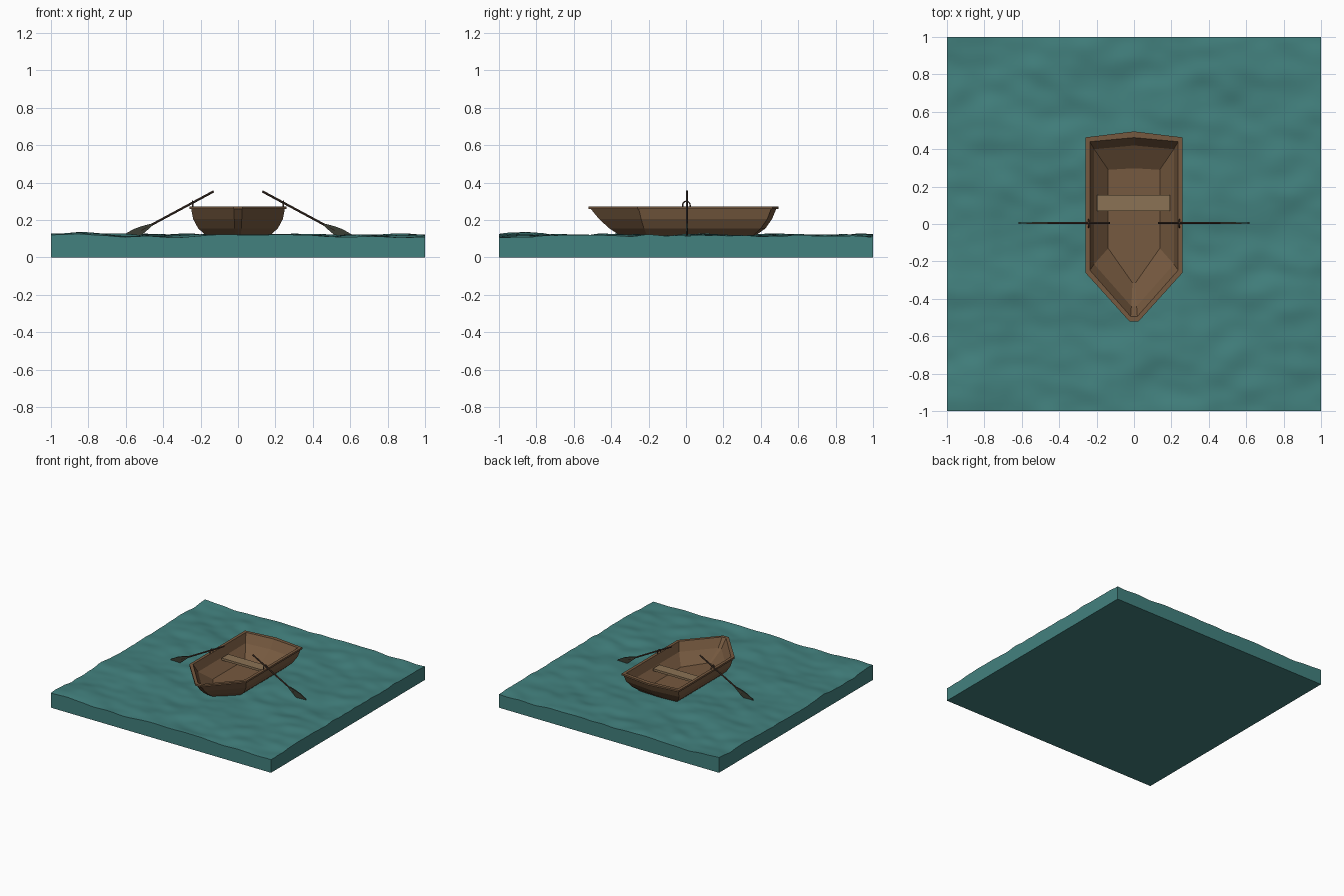
import bpy, bmesh, math
from mathutils import Vector, noise

if "Cube" in bpy.data.objects:
    bpy.data.objects.remove(bpy.data.objects["Cube"])


def mat(name, col):
    m = bpy.data.materials.new(name)
    m.diffuse_color = (*col, 1)
    m.use_nodes = True
    m.node_tree.nodes["Principled BSDF"].inputs["Base Color"].default_value = m.diffuse_color
    return m


WOOD = mat("wood", (0.18, 0.10, 0.05))
LIGHT = mat("light_wood", (0.26, 0.17, 0.09))
DARK = mat("dark_wood", (0.075, 0.045, 0.03))
BLADE = mat("wet_blade", (0.045, 0.05, 0.035))
WATER = mat("sea", (0.055, 0.22, 0.21))


def finish(name, bm, m, smooth=None):
    bmesh.ops.recalc_face_normals(bm, faces=bm.faces)
    me = bpy.data.meshes.new(name)
    bm.to_mesh(me)
    bm.free()
    ob = bpy.data.objects.new(name, me)
    bpy.context.collection.objects.link(ob)
    me.materials.append(m)
    if smooth:
        bpy.context.view_layer.objects.active = ob
        ob.select_set(True)
        bpy.ops.object.shade_smooth_by_angle(angle=math.radians(smooth))
        ob.select_set(False)
    return ob


def skin(bm, rings, caps=True):
    """Join rings of points with quads."""
    loops = [[bm.verts.new(p) for p in r] for r in rings]
    n = len(loops[0])
    for a, b in zip(loops, loops[1:]):
        for i in range(n):
            j = (i + 1) % n
            bm.faces.new((a[i], a[j], b[j], b[i]))
    if caps:
        bm.faces.new(loops[0])
        bm.faces.new(loops[-1])


# Sea slab: rippled grid, with its border dropped to z = 0
def wave(x, y):
    p = Vector((x * 3.0 + y * 0.6, y * 4.2, 1.7))
    h = 0.115 + 0.016 * noise.noise(p) + 0.009 * noise.noise(p * 2.3)
    h += 0.022 * math.exp(-((x + 0.82) ** 2 + (y + 0.8) ** 2) / 0.02)
    if abs(x) < 0.22 and -0.5 < y < 0.46:      # flattened under the hull
        h = min(h, 0.118)
    return min(max(h, 0.098), 0.146)


bm = bmesh.new()
bmesh.ops.create_grid(bm, x_segments=100, y_segments=100, size=1)
for v in bm.verts:
    v.co.z = wave(v.co.x, v.co.y)
edges = [e for e in bm.edges if e.is_boundary]
ext = bmesh.ops.extrude_edge_only(bm, edges=edges)["geom"]
for v in ext:
    if isinstance(v, bmesh.types.BMVert):
        v.co.z = 0
bmesh.ops.contextual_create(bm, geom=[e for e in ext if isinstance(e, bmesh.types.BMEdge)])
finish("sea", bm, WATER, 40)


# Hull: one boat outline, stacked up the outside and down the inside
def outline(z, w, stern, mid, shoulder, bw, bow):
    half = [(w, stern), (w, shoulder), (bw, bow)]
    pts = [(0, mid)] + half + [(-x, y) for x, y in reversed(half)]
    return [(x, y, z) for x, y in pts]


hull = [
    (0.112, 0.165, 0.355, 0.365, -0.205, 0.016, -0.345),
    (0.155, 0.213, 0.400, 0.425, -0.225, 0.018, -0.410),
    (0.205, 0.240, 0.435, 0.460, -0.240, 0.020, -0.465),
    (0.258, 0.250, 0.455, 0.482, -0.252, 0.022, -0.508),
    (0.259, 0.260, 0.463, 0.495, -0.260, 0.025, -0.520),
    (0.273, 0.260, 0.463, 0.495, -0.260, 0.025, -0.520),
    (0.273, 0.236, 0.440, 0.462, -0.247, 0.018, -0.494),
    (0.205, 0.213, 0.400, 0.420, -0.215, 0.014, -0.440),
    (0.132, 0.138, 0.290, 0.298, -0.130, 0.008, -0.315),
]
bm = bmesh.new()
skin(bm, [outline(*h) for h in hull])
finish("hull", bm, WOOD)

# Seat plank
bm = bmesh.new()
bmesh.ops.create_cube(bm, size=1)
for v in bm.verts:
    v.co = Vector((v.co.x * 0.39 - 0.003, v.co.y * 0.085 + 0.112, v.co.z * 0.018 + 0.205))
finish("seat", bm, LIGHT)


def tube(bm, pts, rad, across, n=8):
    """Round tube along a planar path whose plane normal is 'across'."""
    pts = [Vector(p) for p in pts]
    rings = []
    for i, p in enumerate(pts):
        t = (pts[min(i + 1, len(pts) - 1)] - pts[max(i - 1, 0)]).normalized()
        u = Vector(across)
        v = t.cross(u)
        rings.append([p + rad * (u * math.cos(k * math.tau / n) + v * math.sin(k * math.tau / n))
                      for k in range(n)])
    skin(bm, rings)


# Oars and oarlocks, one set per side
for side, s in (("right", 1), ("left", -1)):
    start, end = Vector((s * 0.13, 0.005, 0.353)), Vector((s * 0.615, 0.005, 0.092))
    d = (end - start).normalized()
    up = Vector((-d.z * s, 0, d.x * s))
    bm = bmesh.new()
    tube(bm, [start, start.lerp(end, 0.8)], 0.006, (0, 1, 0))
    finish(side + "_oar_shaft", bm, DARK, 40)

    # Upright flat blade that widens toward the tip
    bm = bmesh.new()
    rings = []
    for f, w, t in ((0.68, 0.006, 0.006), (0.78, 0.019, 0.005), (0.86, 0.025, 0.004),
                    (0.96, 0.024, 0.003), (1.0, 0.016, 0.003)):
        c = start.lerp(end, f)
        rings.append([c + up * a * w + Vector((0, b * t, 0))
                      for a, b in ((1, 1), (1, -1), (-1, -1), (-1, 1))])
    skin(bm, rings)
    finish(side + "_oar_blade", bm, BLADE)

    # Arched oarlock on the rim
    bm = bmesh.new()
    arc = [(s * 0.243, 0.002 + 0.02 * math.cos(a), 0.28 + 0.02 * math.sin(a))
           for a in [math.pi * k / 10 for k in range(11)]]
    arc = [(s * 0.243, 0.022, 0.268)] + arc + [(s * 0.243, -0.018, 0.268)]
    tube(bm, arc, 0.004, (1, 0, 0), 6)
    finish(side + "_oarlock", bm, DARK, 40)
